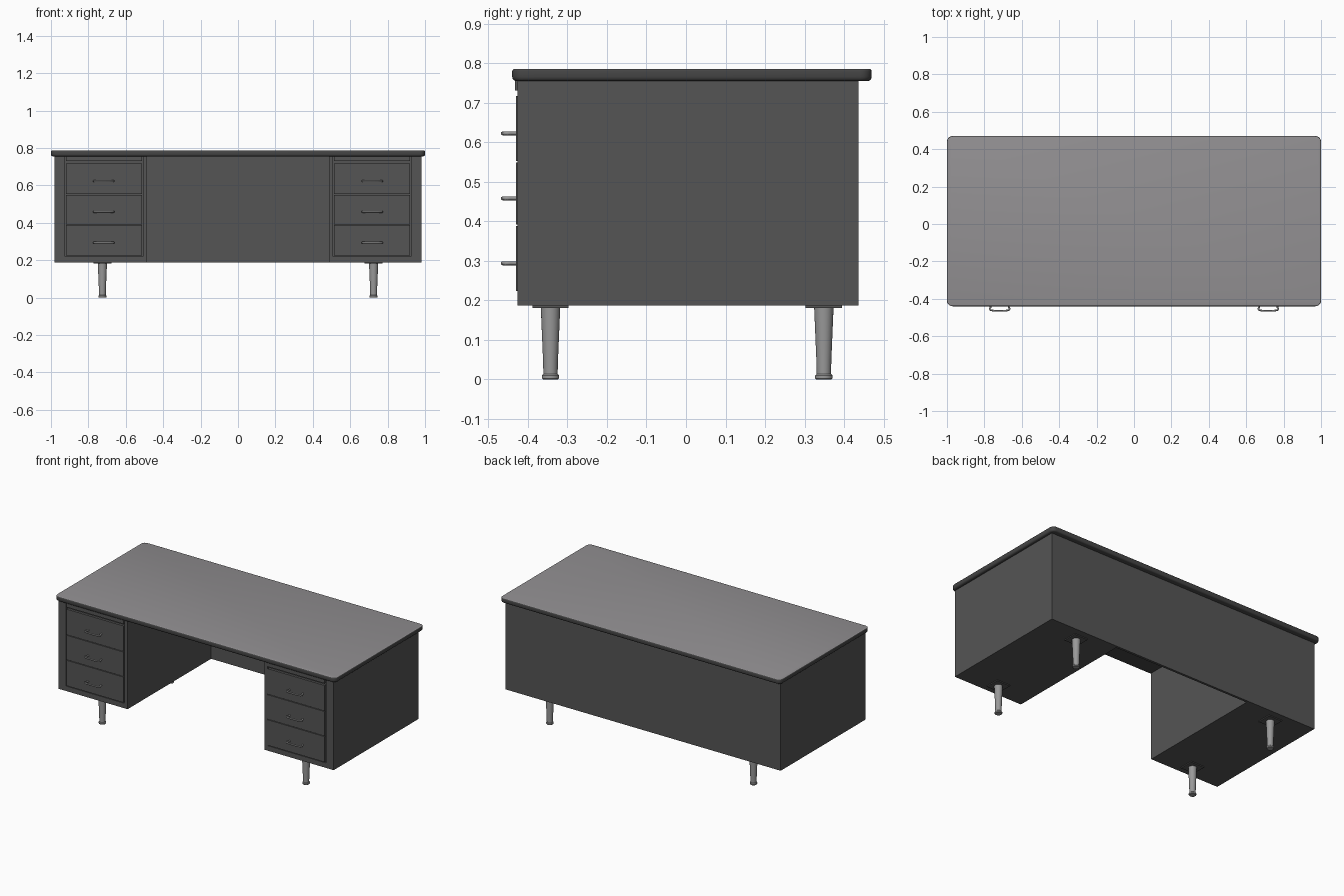
import bpy, bmesh, math
from mathutils import Vector

if "Cube" in bpy.data.objects:
    bpy.data.objects.remove(bpy.data.objects["Cube"], do_unlink=True)


def material(name, r, g, b):
    m = bpy.data.materials.new(name)
    m.use_nodes = True
    m.diffuse_color = (r, g, b, 1)
    m.node_tree.nodes["Principled BSDF"].inputs["Base Color"].default_value = (r, g, b, 1)
    return m


STEEL = material("dark grey steel", 0.09, 0.09, 0.09)
TRIM = material("charcoal edge trim", 0.06, 0.06, 0.06)
LAMINATE = material("grey laminate", 0.29, 0.28, 0.29)
METAL = material("brushed metal", 0.32, 0.32, 0.32)


def add_object(name, bm, *mats):
    mesh = bpy.data.meshes.new(name)
    bmesh.ops.recalc_face_normals(bm, faces=bm.faces)
    bm.to_mesh(mesh)
    bm.free()
    for m in mats:
        mesh.materials.append(m)
    ob = bpy.data.objects.new(name, mesh)
    bpy.context.collection.objects.link(ob)
    return ob


def smooth(ob, angle=40):
    bpy.ops.object.select_all(action="DESELECT")
    ob.select_set(True)
    bpy.context.view_layer.objects.active = ob
    bpy.ops.object.shade_smooth_by_angle(angle=math.radians(angle))


def box_mesh(x, y, z):
    bm = bmesh.new()
    bmesh.ops.create_cube(bm, size=1)
    for v in bm.verts:
        v.co = Vector([(a + b) / 2 + c * (b - a) for c, (a, b) in zip(v.co, (x, y, z))])
    return bm


def box(name, x, y, z, mat=STEEL):
    return add_object(name, box_mesh(x, y, z), mat)


def lathe(name, profile, x, y, mat, steps=24):
    bm = bmesh.new()
    verts = [bm.verts.new((r, 0, z)) for r, z in profile]
    edges = [bm.edges.new(pair) for pair in zip(verts, verts[1:])]
    bmesh.ops.spin(bm, geom=verts + edges, cent=(0, 0, 0), axis=(0, 0, 1),
                   angle=math.tau, steps=steps)
    bmesh.ops.remove_doubles(bm, verts=bm.verts, dist=0.0001)
    bmesh.ops.translate(bm, verts=bm.verts, vec=(x, y, 0))
    ob = add_object(name, bm, mat)
    smooth(ob)


def handle(name, x, z):
    # Bow pull: half of the path is mirrored about its middle
    half = [(0.045, -0.425), (0.049, -0.446), (0.053, -0.453), (0.049, -0.460), (0.030, -0.464)]
    path = half + [(-a, b) for a, b in reversed(half)]
    curve = bpy.data.curves.new(name, "CURVE")
    curve.dimensions = "3D"
    curve.bevel_depth = 0.005
    curve.bevel_resolution = 2
    curve.use_fill_caps = True
    spline = curve.splines.new("POLY")
    spline.points.add(len(path) - 1)
    for p, (a, b) in zip(spline.points, path):
        p.co = (x + a, b, z, 1)
    curve.materials.append(METAL)
    ob = bpy.data.objects.new(name, curve)
    bpy.context.collection.objects.link(ob)


# Desk top: rounded corners, softened rim, laminate on the upper face
bm = box_mesh((-1, 1), (-0.44, 0.47), (0.755, 0.786))
corners = [e for e in bm.edges if abs(e.verts[0].co.z - e.verts[1].co.z) > 0.01]
bmesh.ops.bevel(bm, geom=corners, offset=0.03, segments=5, profile=0.5, affect="EDGES")
for height, size in ((0.786, 0.006), (0.755, 0.011)):
    rim = [e for e in bm.edges if all(abs(v.co.z - height) < 0.001 for v in e.verts)]
    bmesh.ops.bevel(bm, geom=rim, offset=size, segments=3, profile=0.5, affect="EDGES")
bm.normal_update()
for f in bm.faces:
    f.material_index = 1 if f.normal.z > 0.9 else 0
smooth(add_object("desk_top", bm, TRIM, LAMINATE), 35)

# Back panel closing the knee space
box("back_panel", (-0.487, 0.487), (0.422, 0.437), (0.187, 0.755))

leg_profile = [(0, 0), (0.019, 0), (0.022, 0.003), (0.022, 0.010), (0.018, 0.014),
               (0.019, 0.05), (0.0245, 0.181)]
drawer_rows = {"bottom": (0.224, 0.388), "middle": (0.392, 0.549), "top": (0.553, 0.717)}

for side, s in (("left", 1), ("right", -1)):
    def span(a, b):
        return (min(s * a, s * b), max(s * a, s * b))

    # Pedestal with a shallow recess for the drawers
    pedestal = box(side + "_pedestal", span(0.487, 0.98), (-0.427, 0.437), (0.187, 0.756))
    cutter = box(side + "_recess_cutter", span(0.508, 0.924), (-0.5, -0.415), (0.219, 0.8))
    cutter.hide_render = True
    cutter.hide_viewport = True
    cut = pedestal.modifiers.new("recess", "BOOLEAN")
    cut.operation = "DIFFERENCE"
    cut.object = cutter

    # Slide-out board, drawers and pulls
    box(side + "_slide_board", span(0.513, 0.919), (-0.433, -0.41), (0.731, 0.755))
    for row, (low, high) in drawer_rows.items():
        box(f"{side}_{row}_drawer", span(0.513, 0.919), (-0.431, -0.41), (low, high))
        handle(f"{side}_{row}_handle", s * 0.718, (low + high) / 2 - 0.012)

    # Legs with mounting plates
    for end, y in (("front", -0.343), ("back", 0.349)):
        box(f"{side}_{end}_leg_plate", span(0.677, 0.773), (y - 0.046, y + 0.046), (0.181, 0.188))
        lathe(f"{side}_{end}_leg", leg_profile, s * 0.725, y, METAL)
